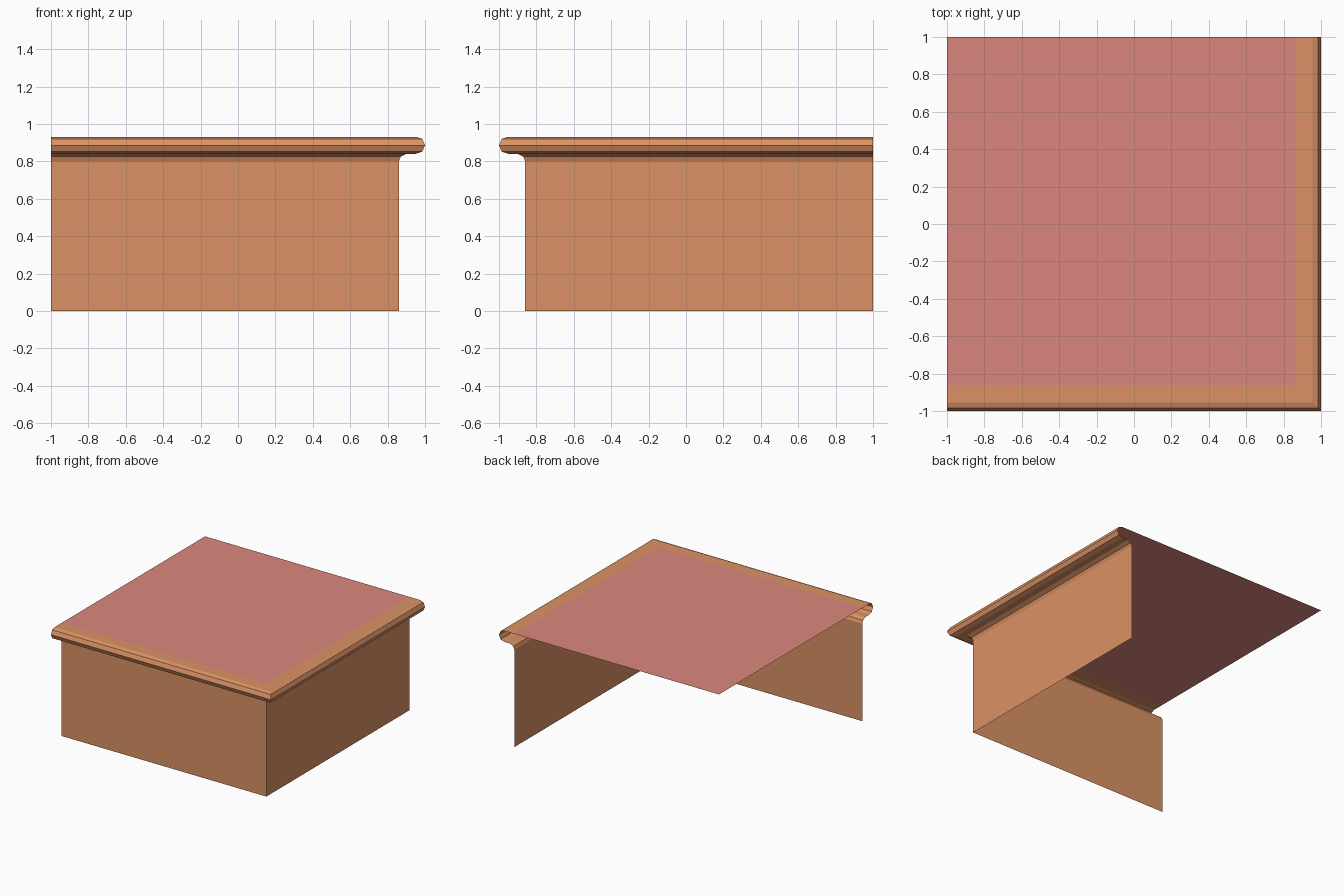
import bpy

cube = bpy.data.objects.get("Cube")
if cube:
    bpy.data.objects.remove(cube, do_unlink=True)


def make_material(name, color):
    mat = bpy.data.materials.new(name)
    mat.use_nodes = True
    mat.diffuse_color = color
    mat.node_tree.nodes["Principled BSDF"].inputs["Base Color"].default_value = color
    return mat


def make_object(name, verts, faces, mat):
    mesh = bpy.data.meshes.new(name)
    mesh.from_pydata(verts, [], faces)
    mesh.materials.append(mat)
    obj = bpy.data.objects.new(name, mesh)
    bpy.context.collection.objects.link(obj)
    return obj


def sweep_corner(name, profile, mat):
    """Run an (offset, height) profile along the front and left sides, mitred at the corner."""
    verts, faces = [], []
    for d, z in profile:
        verts += [(-1, -d, z), (d, -d, z), (d, 1, z)]
    for row in range(len(profile) - 1):
        for side in range(2):
            a = row * 3 + side
            faces.append((a, a + 1, a + 4, a + 3))
    return make_object(name, verts, faces, mat)


orange = make_material("warm orange", (0.71, 0.29, 0.13, 1))
pink = make_material("dusty pink", (0.71, 0.245, 0.205, 1))

WALL, COVE, TOP = 0.86, 0.80, 0.93

# Two upright walls meeting at the front corner
sweep_corner("walls", [(WALL, 0), (WALL, COVE)], orange)

# Cove, rounded nosing and flat border of the top
edge_profile = [
    (WALL, COVE), (0.87, 0.825), (0.9, 0.84), (0.95, 0.84), (0.985, 0.852),
    (1, 0.886), (0.985, 0.92), (0.955, TOP), (WALL, TOP),
]
sweep_corner("edge_moulding", edge_profile, orange)

# Top surface inside the border
make_object("top_panel",
            [(-1, -WALL, TOP), (WALL, -WALL, TOP), (WALL, 1, TOP), (-1, 1, TOP)],
            [(0, 1, 2, 3)], pink)
